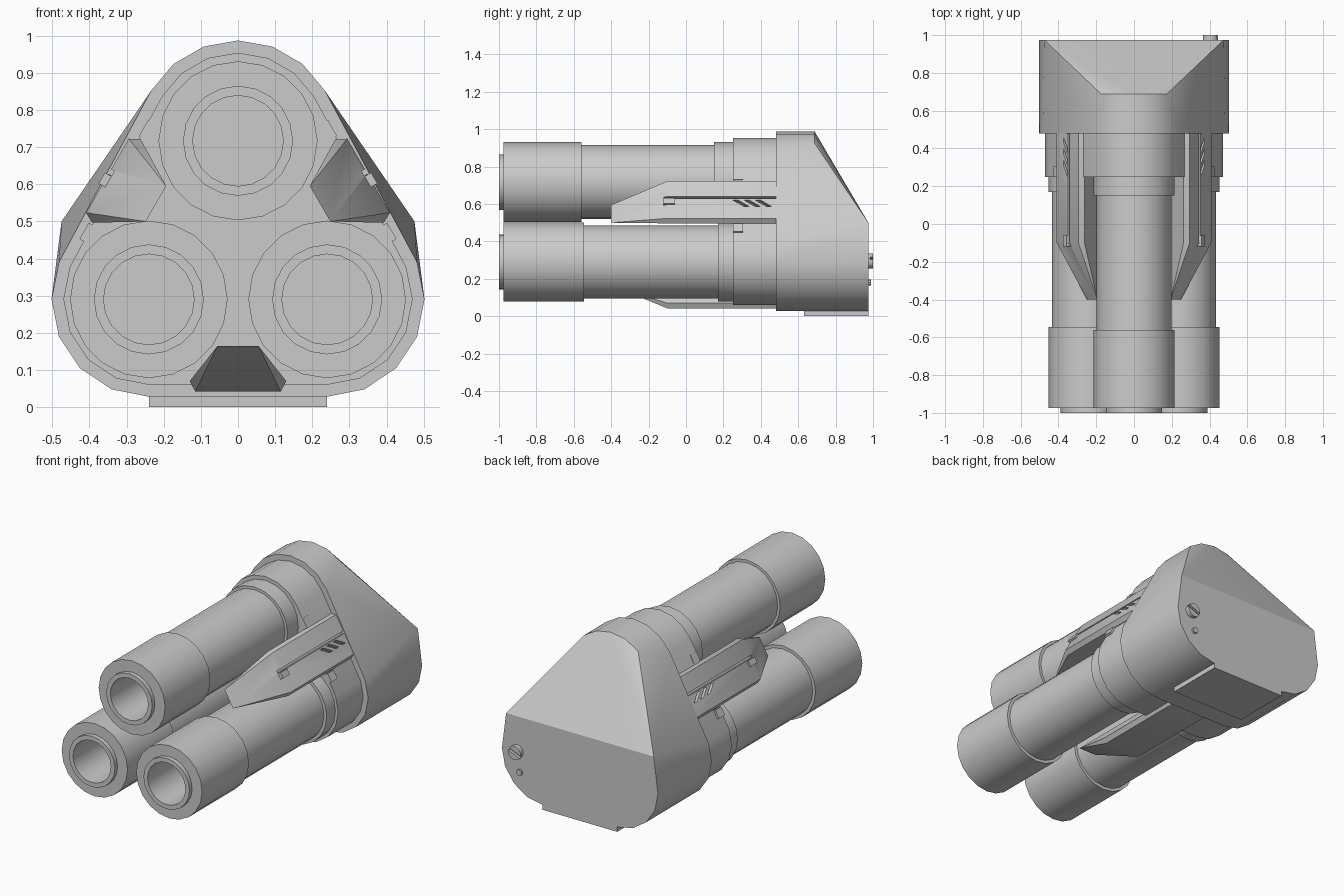
import bpy, bmesh
from math import sin, cos, radians, pi

if "Cube" in bpy.data.objects:
    bpy.data.objects.remove(bpy.data.objects["Cube"])

TOP, LOW_Z, LOW_X = 0.717, 0.29, 0.24
MID = 0.42                      # axis height the three fins are arranged around


def finish(name, bm):
    bmesh.ops.recalc_face_normals(bm, faces=bm.faces[:])
    mesh = bpy.data.meshes.new(name)
    bm.to_mesh(mesh)
    bm.free()
    obj = bpy.data.objects.new(name, mesh)
    bpy.context.collection.objects.link(obj)
    return obj


def hull(name, pts):
    bm = bmesh.new()
    for p in pts:
        bm.verts.new(p)
    res = bmesh.ops.convex_hull(bm, input=bm.verts[:])
    junk = {g for g in res["geom_interior"] + res["geom_unused"]
            if isinstance(g, bmesh.types.BMVert)}
    bmesh.ops.delete(bm, geom=list(junk), context='VERTS')
    bmesh.ops.dissolve_limit(bm, angle_limit=0.005, verts=bm.verts[:], edges=bm.edges[:])
    return finish(name, bm)


def lathe(name, cx, cz, profile, n=20):
    """Revolve (radius, y) points about a y-directed axis and cap both ends."""
    bm = bmesh.new()
    rings = [[bm.verts.new((cx + r * cos(2 * pi * i / n), y, cz + r * sin(2 * pi * i / n)))
              for i in range(n)] for r, y in profile]
    for a, b in zip(rings, rings[1:]):
        for i in range(n):
            j = (i + 1) % n
            bm.faces.new((a[i], a[j], b[j], b[i]))
    bm.faces.new(rings[0])
    bm.faces.new(rings[-1])
    return finish(name, bm)


def circle(cx, cz, r, n):
    return [(cx + r * cos(2 * pi * i / n + pi / 2), cz + r * sin(2 * pi * i / n + pi / 2))
            for i in range(n)]


def lobes(r_top, r_low):
    return (circle(0, TOP, r_top, 18) + circle(LOW_X, LOW_Z, r_low, 16)
            + circle(-LOW_X, LOW_Z, r_low, 16))


def radial(t, y, d, ang, side=1):
    """Point at tangent offset t and distance d from the middle axis."""
    a = radians(ang)
    return (side * (d * sin(a) + t * cos(a)), y, MID - d * cos(a) + t * sin(a))


def radial_box(name, t0, t1, y0, y1, d0, d1, side, skew=0.0):
    return hull(name, [radial(t, y + (skew if t == t0 else 0), d, 120, side)
                       for t in (t0, t1) for y in (y0, y1) for d in (d0, d1)])


# Three hollow barrels with thick front sleeves
for name, cx, cz, ys, yc, ym in (("top_barrel", 0, TOP, -0.56, 0.15, -0.975),
                                 ("right_barrel", LOW_X, LOW_Z, -0.545, 0.17, -0.96),
                                 ("left_barrel", -LOW_X, LOW_Z, -0.545, 0.17, -0.96)):
    rs, rt = (0.214, 0.198) if cx == 0 else (0.212, 0.194)
    lathe(name, cx, cz, [(0.122, -0.5), (0.122, -1.0), (0.148, -1.0), (0.148, -0.975),
                         (rs, -0.975), (rs, ys), (rt, ys), (rt, yc), (rs, yc), (rs, 0.3)])

# Front collar joining the barrels
hull("front_collar", [(x, y, z) for x, z in lobes(0.237, 0.23) for y in (0.25, 0.5)])

# Rear housing: lobed front outline, sloped upper back, flared rear corners
outline = lobes(0.27, 0.262)
pts = [(x, 0.48, z) for x, z in outline]
pts += [(x, 0.688, z) for x, z in outline if z > 0.91]
pts += [(x, 0.975, z) for x, z in outline if z < 0.32]
pts += [(s * 0.475, 0.975, 0.5) for s in (-1, 1)]
hull("rear_housing", pts)

# Flat plate under the housing
hull("bottom_plate", [(x, y, z) for x in (-0.24, 0.24) for y in (0.63, 0.975)
                      for z in (0.0, 0.06)])


def fin(name, ang, d, y_end, side=1):
    section = [(0.055, 0.255), (0.13, d - 0.028), (0.115, d)]
    p = [radial(s * t, y, dd, ang, side) for t, dd in section
         for s in (-1, 1) for y in (-0.1, y_end)]
    p += [radial(s * 0.055, -0.4, 0.255, ang, side) for s in (-1, 1)]
    return hull(name, p)


# Wedge-nosed fins between the barrels
fin("bottom_fin", 0, 0.378, 0.5)
for side, label in ((1, "right"), (-1, "left")):
    body = fin(label + "_fin", 120, 0.406, 0.575, side)
    # Long groove and three slanted vents cut into the outer face
    cutters = [radial_box("groove_cutter", 0.006, 0.02, -0.12, 0.6, 0.385, 0.45, side)]
    cutters += [radial_box("vent_cutter", -0.042, -0.002, y, y + 0.028, 0.38, 0.45, side, 0.06)
                for y in (0.25, 0.31, 0.37)]
    for c in cutters:
        c.hide_render = True
        m = body.modifiers.new("cut", 'BOOLEAN')
        m.operation, m.solver, m.object = 'DIFFERENCE', 'EXACT', c
        bpy.context.view_layer.objects.active = body
        bpy.ops.object.modifier_apply(modifier=m.name)
        bpy.data.objects.remove(c)
    radial_box(label + "_fin_block", -0.03, 0.004, -0.12, -0.06, 0.39, 0.416, side)
    # Small clips on the collar above and below the fin
    for t in (-0.16, 0.16):
        radial_box(label + "_clip", t - 0.025, t + 0.025, 0.25, 0.305, 0.34, 0.386, side)

# Slotted screw and small pin on the back
SX, SZ = 0.405, 0.295
lathe("screw_base", SX, SZ, [(0.038, 0.96), (0.038, 0.985)], 16)
for flip in (0, pi):
    arc = [radians(a) + flip for a in range(12, 169, 13)]
    hull("screw_half", [(SX + 0.04 * cos(a + 0.4), y, SZ + 0.04 * sin(a + 0.4))
                        for a in arc for y in (0.97, 1.0)])
lathe("small_pin", 0.385, 0.18, [(0.018, 0.96), (0.018, 0.988)], 10)

bpy.ops.object.select_all(action='SELECT')
bpy.ops.object.shade_smooth_by_angle(angle=radians(28))
